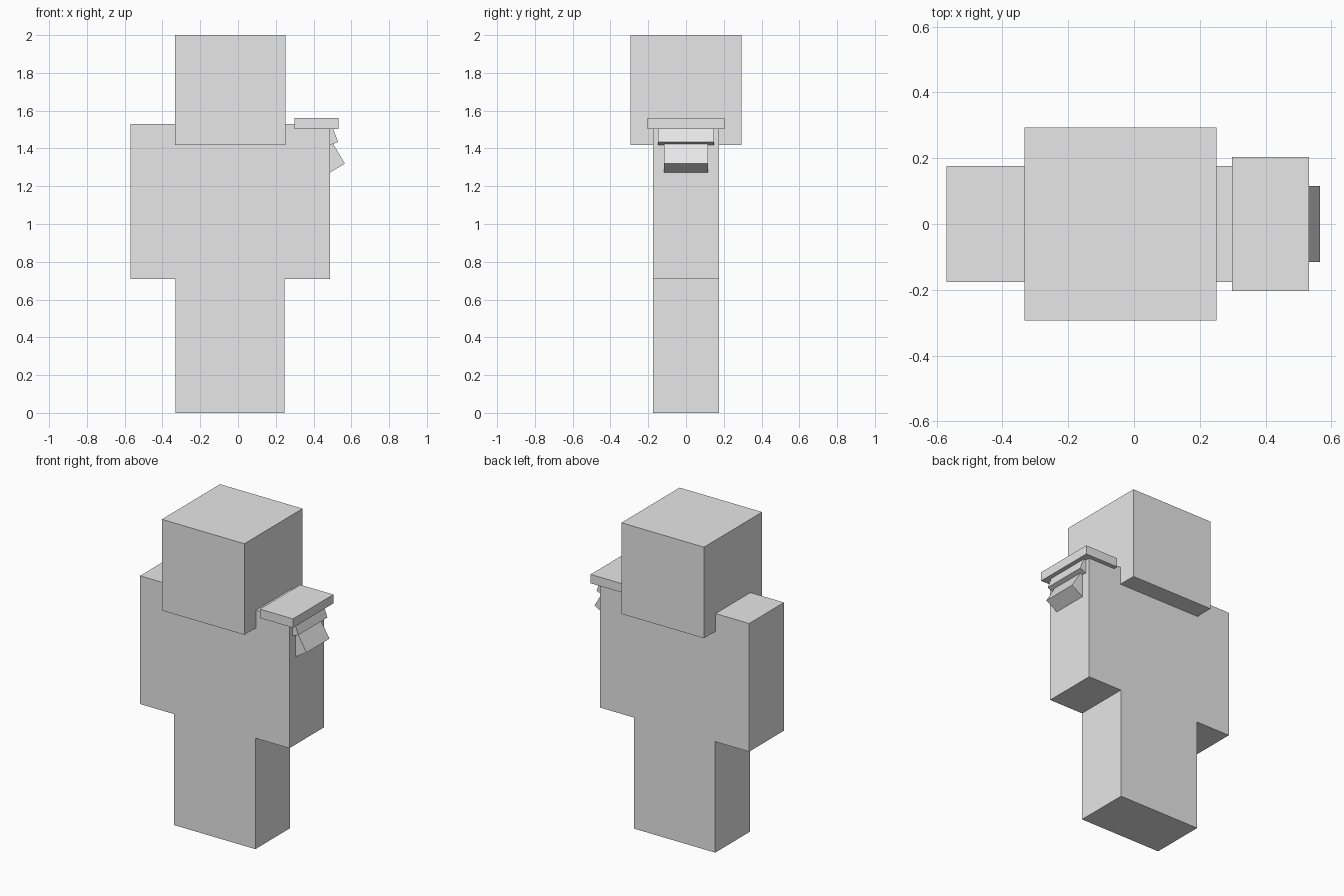
import bpy
import bmesh
from math import radians
from mathutils import Matrix, Vector

cube = bpy.data.objects.get("Cube")
if cube:
    bpy.data.objects.remove(cube, do_unlink=True)

# Single plain grey material
grey = bpy.data.materials.new("light grey")
grey.use_nodes = True
grey.diffuse_color = (0.8, 0.8, 0.8, 1)
grey.node_tree.nodes["Principled BSDF"].inputs["Base Color"].default_value = (0.8, 0.8, 0.8, 1)


def prism(name, profile, half_depth):
    """Extrude an x-z outline evenly to both sides of y = 0."""
    bm = bmesh.new()
    face = bm.faces.new([bm.verts.new((x, -half_depth, z)) for x, z in profile])
    out = bmesh.ops.extrude_face_region(bm, geom=[face])
    verts = [g for g in out["geom"] if isinstance(g, bmesh.types.BMVert)]
    bmesh.ops.translate(bm, verts=verts, vec=(0, 2 * half_depth, 0))
    bmesh.ops.recalc_face_normals(bm, faces=bm.faces[:])
    mesh = bpy.data.meshes.new(name)
    bm.to_mesh(mesh)
    bm.free()
    mesh.materials.append(grey)
    obj = bpy.data.objects.new(name, mesh)
    bpy.context.collection.objects.link(obj)
    return obj


def box(name, x0, x1, half_depth, z0, z1):
    return prism(name, [(x0, z0), (x1, z0), (x1, z1), (x0, z1)], half_depth)


def tilted_plate(name, corner, angle, width, height, half_depth):
    """Plate placed by its lower outer corner, leaning outward at the bottom."""
    turn = Matrix.Rotation(radians(angle), 2)
    outline = [(0, 0), (0, height), (-width, height), (-width, 0)]
    points = [turn @ Vector(p) + Vector(corner) for p in outline]
    return prism(name, points, half_depth)


# Body: legs, torso and arms share one flat outline
LEG_L, LEG_R, ARM_L, ARM_R = 0.246, -0.33, 0.487, -0.57
prism("body", [(LEG_R, 0), (LEG_L, 0), (LEG_L, 0.71), (ARM_L, 0.71),
               (ARM_L, 1.53), (ARM_R, 1.53), (ARM_R, 0.71), (LEG_R, 0.71)], 0.176)

# Head
box("head", -0.333, 0.251, 0.294, 1.417, 2.0)

# Layered shoulder armour on the left arm
box("shoulder_pad", 0.298, 0.532, 0.204, 1.503, 1.56)
tilted_plate("upper_shoulder_plate", (0.53, 1.434), 20.5, 0.11, 0.09, 0.147)
tilted_plate("lower_shoulder_plate", (0.566, 1.32), 31, 0.10, 0.13, 0.116)
